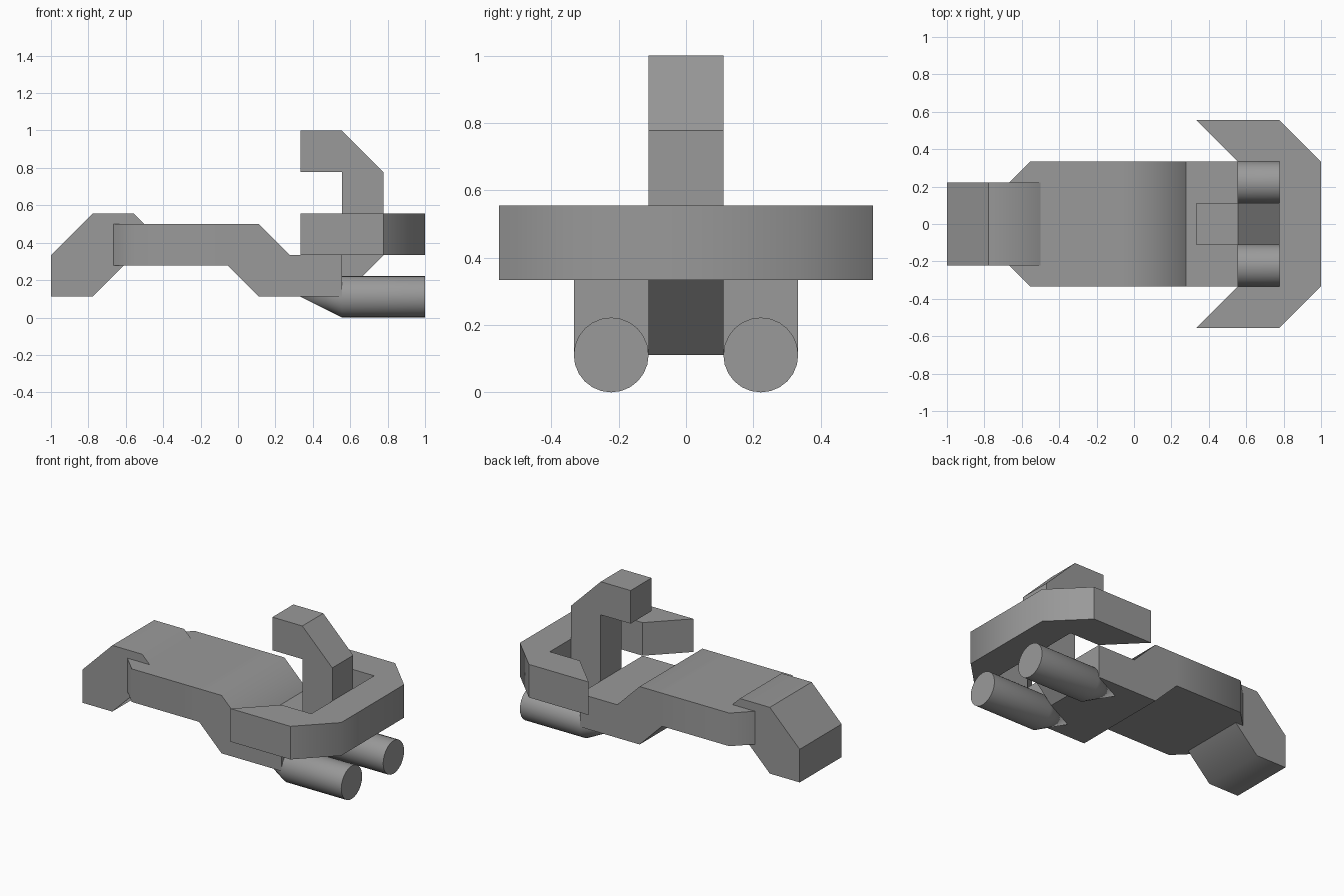
import bpy, bmesh
from math import pi, radians
from mathutils import Matrix, Vector

if "Cube" in bpy.data.objects:
    bpy.data.objects.remove(bpy.data.objects["Cube"])

U = 1 / 9  # modelling grid unit

grey = bpy.data.materials.new("dark_grey")
grey.diffuse_color = (0.32, 0.32, 0.32, 1)
grey.use_nodes = True
grey.node_tree.nodes["Principled BSDF"].inputs["Base Color"].default_value = grey.diffuse_color


def finish(name, bm, is_soft=None):
    """Make the object; bends where is_soft(vertex) holds are shaded smooth."""
    bmesh.ops.recalc_face_normals(bm, faces=bm.faces)
    mesh = bpy.data.meshes.new(name)
    bm.to_mesh(mesh)
    bm.free()
    mesh.materials.append(grey)
    obj = bpy.data.objects.new(name, mesh)
    bpy.context.collection.objects.link(obj)
    bpy.ops.object.select_all(action="DESELECT")
    obj.select_set(True)
    bpy.context.view_layer.objects.active = obj
    bpy.ops.object.shade_smooth_by_angle(angle=radians(40))
    if is_soft:
        for e in mesh.edges:
            a, b = (mesh.vertices[i].co / U for i in e.vertices)
            if is_soft(a, b):
                e.use_edge_sharp = False
    return obj


def prism(name, points, start, end, to_3d, is_soft=None):
    """Extrude a flat outline from start to end."""
    bm = bmesh.new()
    face = bm.faces.new([bm.verts.new(to_3d(a, b, start)) for a, b in points])
    new = bmesh.ops.extrude_face_region(bm, geom=[face], use_keep_orig=True)["geom"]
    verts = [v for v in new if isinstance(v, bmesh.types.BMVert)]
    bmesh.ops.translate(bm, verts=verts, vec=to_3d(0, 0, end - start))
    finish(name, bm, is_soft)


def side(a, b, d):
    return Vector((a, d, b)) * U


def plan(a, b, d):
    return Vector((a, b, d)) * U


def near(v, **coords):
    return all(abs(getattr(v, k) - c) < 0.01 for k, c in coords.items())


# Main body: lofted rectangular stations (x, low z, high z, half width)
stations = [(-6, 2.5, 4.5, 2), (-5, 2.5, 4.5, 3), (-0.5, 2.5, 4.5, 3),
            (1, 1, 4.5, 3), (2.5, 1, 3, 3), (5, 1, 3, 3)]
bm = bmesh.new()
rings = [[bm.verts.new((x * U, y * U, z * U))
          for y, z in ((-w, lo), (w, lo), (w, hi), (-w, hi))]
         for x, lo, hi, w in stations]
for r, s in zip(rings, rings[1:]):
    for i in range(4):
        j = (i + 1) % 4
        bm.faces.new((r[i], r[j], s[j], s[i]))
bm.faces.new(rings[0])
bm.faces.new(rings[-1])
finish("body", bm, lambda a, b:
       (near(a, x=-5) and near(b, x=-5))
       or (near(a, x=1, z=4.5) and near(b, x=1, z=4.5)))

# Bent nose, sunk into the front of the body
prism("nose", [(-9, 1), (-7, 1), (-5, 3), (-3, 3), (-5, 5), (-7, 5), (-9, 3)],
      -2, 2, side, lambda a, b:
      any(near(a, x=x, z=z) and near(b, x=x, z=z) for x, z in ((-5, 5), (-7, 1))))

# Hooked upright, rooted in the rear of the body
prism("hook", [(3, 9), (5, 9), (7, 7), (7, 3), (5, 1), (4, 2), (4, 2.8),
               (5, 3), (5, 7), (3, 7)], -1, 1, side)

# Wrap-around yoke, mirrored outline
outer = [(3, 5), (7, 5), (9, 3)]
inner = [(7, 3), (5, 3)]
outline = (outer + [(x, -y) for x, y in reversed(outer)]
           + [(x, -y) for x, y in reversed(inner)] + inner)
prism("yoke", outline, 3, 5, plan, lambda a, b:
      near(a, x=9) and near(b, x=9) and abs(a.y - b.y) < 0.01)

# Pair of rear tubes with pointed inner ends
for label, sign in (("left", 1), ("right", -1)):
    bm = bmesh.new()
    place = Matrix.Translation((7 * U, sign * 2 * U, U)) @ Matrix.Rotation(pi / 2, 4, "Y")
    bmesh.ops.create_cone(bm, cap_ends=True, segments=24, radius1=U, radius2=U,
                          depth=4 * U, matrix=place)
    cap = min(bm.faces, key=lambda f: f.calc_center_median().x)
    tip = bmesh.ops.poke(bm, faces=[cap])["verts"][0]
    tip.co.x = 3 * U
    finish(f"{label}_tube", bm)
